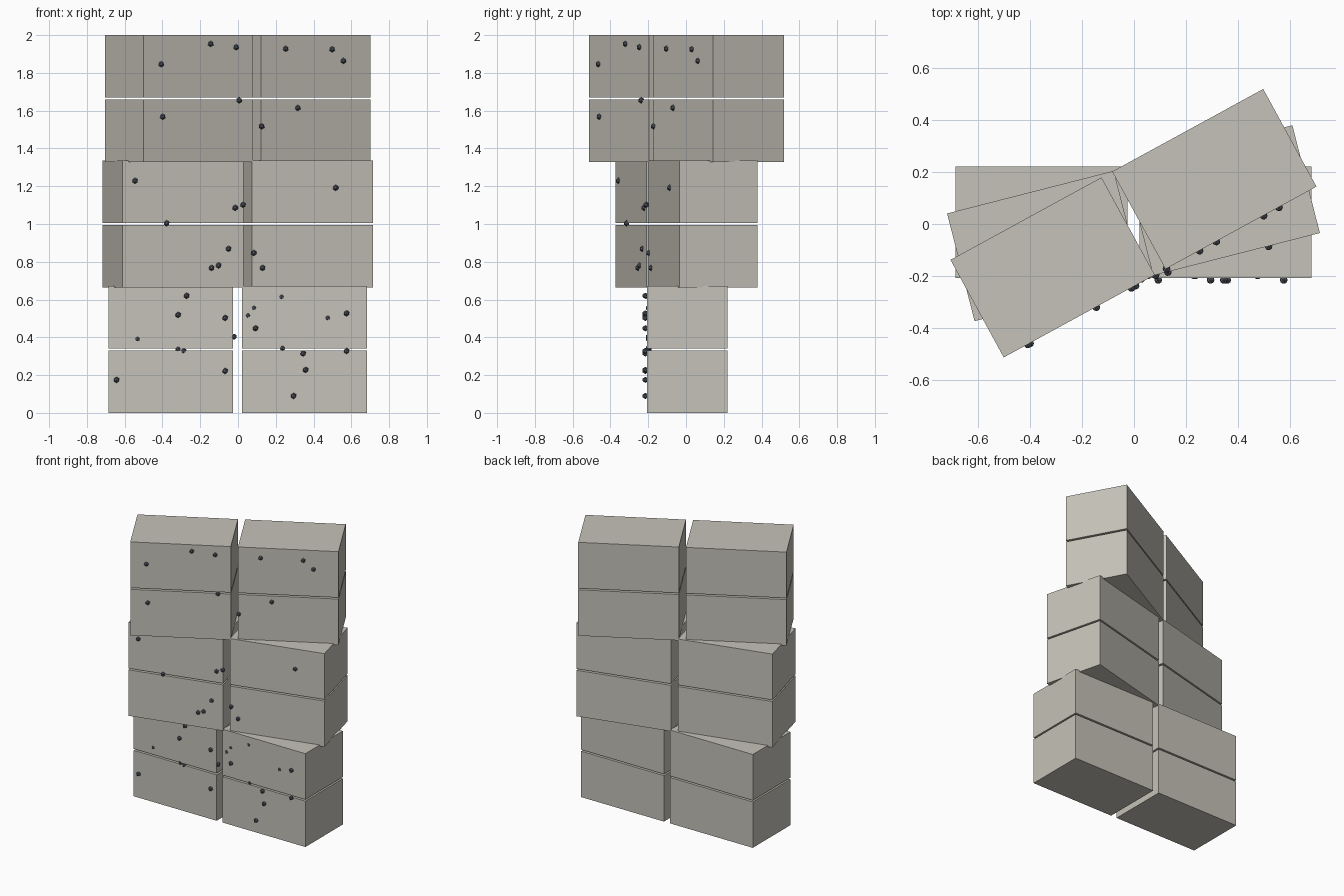
import bpy, bmesh, math
from mathutils import Matrix, Vector

if "Cube" in bpy.data.objects:
    bpy.data.objects.remove(bpy.data.objects["Cube"])

# Sizes of one block and of the stack
L, D, H = 0.661, 0.427, 0.331
GAP, ROW, TIER = 0.047, 0.342, 0.6635
STUD_R = 0.0165
TURNS = (0.0, 0.25, 0.5)
CENTRES = ((-0.002, 0.0065), (-0.002, 0.003), (-0.002, 0.003))


def material(name, rgb):
    m = bpy.data.materials.new(name)
    m.diffuse_color = (*rgb, 1)
    m.use_nodes = True
    m.node_tree.nodes["Principled BSDF"].inputs["Base Color"].default_value = m.diffuse_color
    return m


stone = material("warm grey stone", (0.56, 0.54, 0.48))
steel = material("dark blue grey", (0.095, 0.11, 0.135))


def add_object(name, bm, mat):
    me = bpy.data.meshes.new(name)
    bm.to_mesh(me)
    bm.free()
    me.materials.append(mat)
    ob = bpy.data.objects.new(name, me)
    bpy.context.collection.objects.link(ob)
    return ob


# Stud places per tier: x, z as seen from the front
# (second list of the lowest tier: studs sunk deeper into the face)
STUDS = (
    [(-.272, .62), (-.317, .519), (-.068, .503), (.093, .448), (.575, .527),
     (.345, .315), (.358, .228), (.575, .328), (-.068, .222), (-.643, .175),
     (.294, .09)],
    [(-.545, 1.229), (.517, 1.192), (-.015, 1.086), (.027, 1.102),
     (-.378, 1.004), (-.05, .869), (.083, .847), (-.14, .768),
     (-.103, .781), (.13, .768)],
    [(-.145, 1.954), (-.01, 1.936), (.252, 1.928), (.498, 1.925),
     (.557, 1.864), (-.407, 1.846), (.006, 1.655), (.316, 1.615),
     (-.399, 1.568), (.125, 1.517)],
)
SUNK = [(.231, .614), (.085, .556), (.053, .516), (.475, .503), (-.532, .392),
        (-.021, .403), (-.317, .339), (-.288, .328), (.236, .344)]


# Four blocks per tier, each tier turned further
for t, turn in enumerate(TURNS):
    cx, cy = CENTRES[t]
    spin = Matrix.Translation((cx, cy, 0)) @ Matrix.Rotation(turn, 4, 'Z')
    for r in range(2):
        for side, label in ((-1, "left"), (1, "right")):
            bm = bmesh.new()
            bmesh.ops.create_cube(bm, size=1, matrix=Matrix.Diagonal((L, D, H, 1)))
            ob = add_object(f"block_tier{t + 1}_row{r + 1}_{label}", bm, stone)
            ob.matrix_world = spin @ Matrix.Translation(
                (side * (L + GAP) / 2, 0, t * TIER + r * ROW + H / 2))

    # Faceted studs on the front faces of the tier
    bm = bmesh.new()
    proud = 0.008 if t == 0 else 0.001
    places = [(x, z, proud) for x, z in STUDS[t]]
    if t == 0:
        places += [(x, z, -0.009) for x, z in SUNK]
    for x, z, out in places:
        local_y = -D / 2 - out
        local_x = (x - cx + local_y * math.sin(turn)) / math.cos(turn)
        bmesh.ops.create_icosphere(
            bm, subdivisions=1, radius=STUD_R,
            matrix=spin @ Matrix.Translation((local_x, local_y, z)))
    add_object(f"studs_tier{t + 1}", bm, steel)
